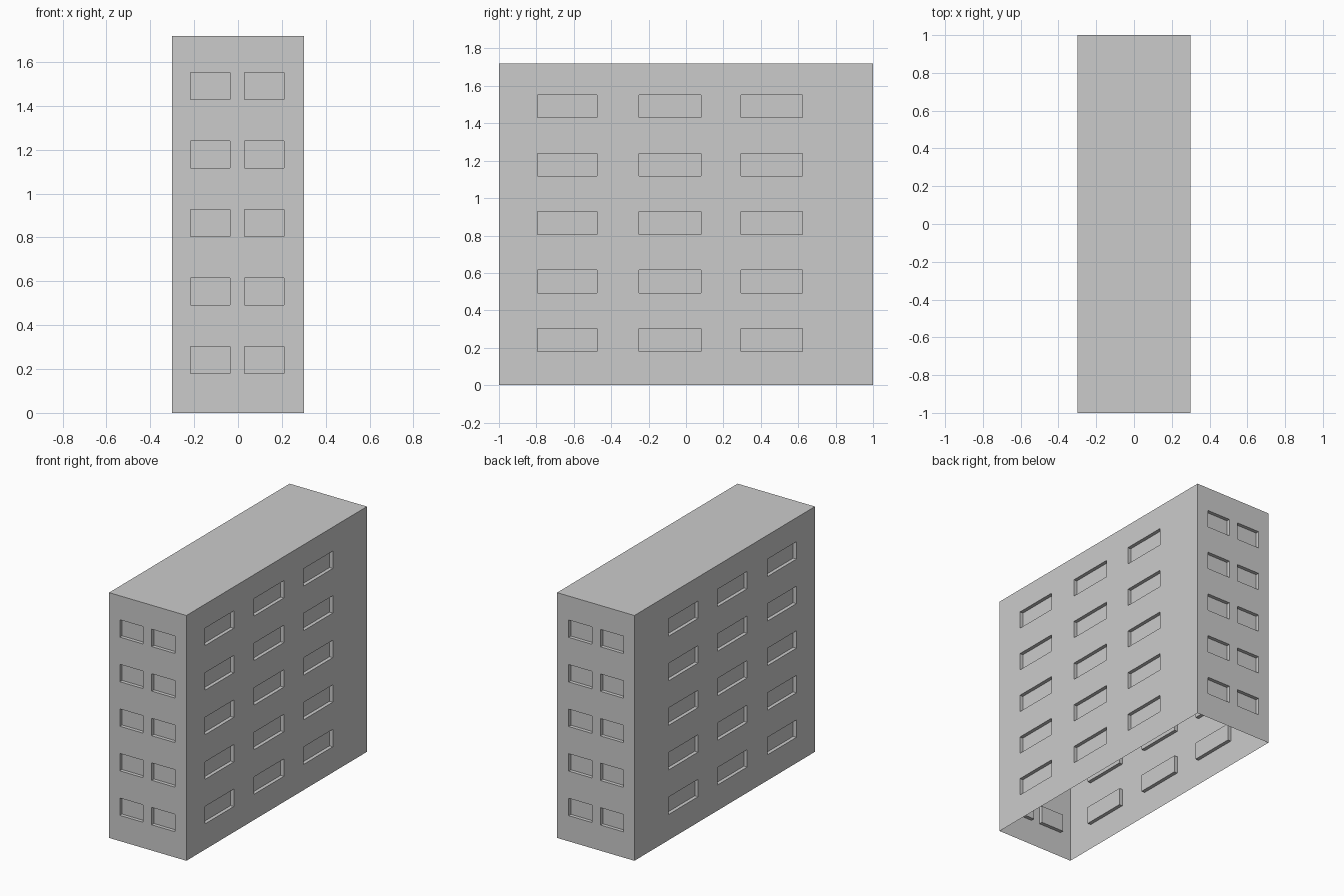
import bpy
import bmesh
from mathutils import Vector

cube = bpy.data.objects.get("Cube")
if cube:
    bpy.data.objects.remove(cube, do_unlink=True)

HALF_X, HALF_Y, HEIGHT = 0.3, 1.0, 1.72
RECESS = 0.025
STOREYS, STOREY_STEP = 5, 0.3125
SILL, WINDOW_HEIGHT = 0.18, 0.122

# Window openings along the short and the long walls
SHORT_OPENINGS = [(-0.217, -0.037), (0.03, 0.21)]
LONG_OPENINGS = [(-0.795, -0.475), (-0.25, 0.08), (0.295, 0.622)]
STOREY_OPENINGS = [(SILL + i * STOREY_STEP, SILL + i * STOREY_STEP + WINDOW_HEIGHT)
                   for i in range(STOREYS)]

concrete = bpy.data.materials.new("concrete_grey")
concrete.use_nodes = True
grey = (0.6, 0.6, 0.6, 1.0)
concrete.diffuse_color = grey
concrete.node_tree.nodes["Principled BSDF"].inputs["Base Color"].default_value = grey


def finish(name, bm):
    mesh = bpy.data.meshes.new(name)
    bm.to_mesh(mesh)
    bm.free()
    mesh.materials.append(concrete)
    obj = bpy.data.objects.new(name, mesh)
    bpy.context.collection.objects.link(obj)


def stations(start, openings, end):
    """Cut lines along one direction: odd-numbered strips are openings."""
    return [start] + [v for pair in openings for v in pair] + [end]


def wall(name, half_width, openings, outward, place):
    """Thin wall with closed window pockets pushed inwards."""
    us = stations(-half_width, openings, half_width)
    zs = stations(0, STOREY_OPENINGS, HEIGHT)
    bm = bmesh.new()
    grid = [[bm.verts.new(place(u, z)) for u in us] for z in zs]
    windows = []
    for j in range(len(zs) - 1):
        for i in range(len(us) - 1):
            face = bm.faces.new((grid[j][i], grid[j][i + 1],
                                 grid[j + 1][i + 1], grid[j + 1][i]))
            face.normal_update()
            if face.normal.dot(Vector(outward)) < 0:
                face.normal_flip()
            if i % 2 and j % 2:
                windows.append(face)
    bm.normal_update()
    bmesh.ops.inset_individual(bm, faces=windows, thickness=0, depth=-RECESS)
    finish(name, bm)


# Four walls, opposite walls sharing the same window layout
for name, s in (("front_wall", -1), ("back_wall", 1)):
    wall(name, HALF_X, SHORT_OPENINGS, (0, s, 0),
         lambda u, z, s=s: (u, s * HALF_Y, z))
for name, s in (("right_wall", -1), ("left_wall", 1)):
    wall(name, HALF_Y, LONG_OPENINGS, (s, 0, 0),
         lambda u, z, s=s: (s * HALF_X, u, z))

# Flat roof; the underside stays open
bm = bmesh.new()
bm.faces.new([bm.verts.new((x * HALF_X, y * HALF_Y, HEIGHT))
              for x, y in ((-1, -1), (1, -1), (1, 1), (-1, 1))])
finish("roof", bm)
